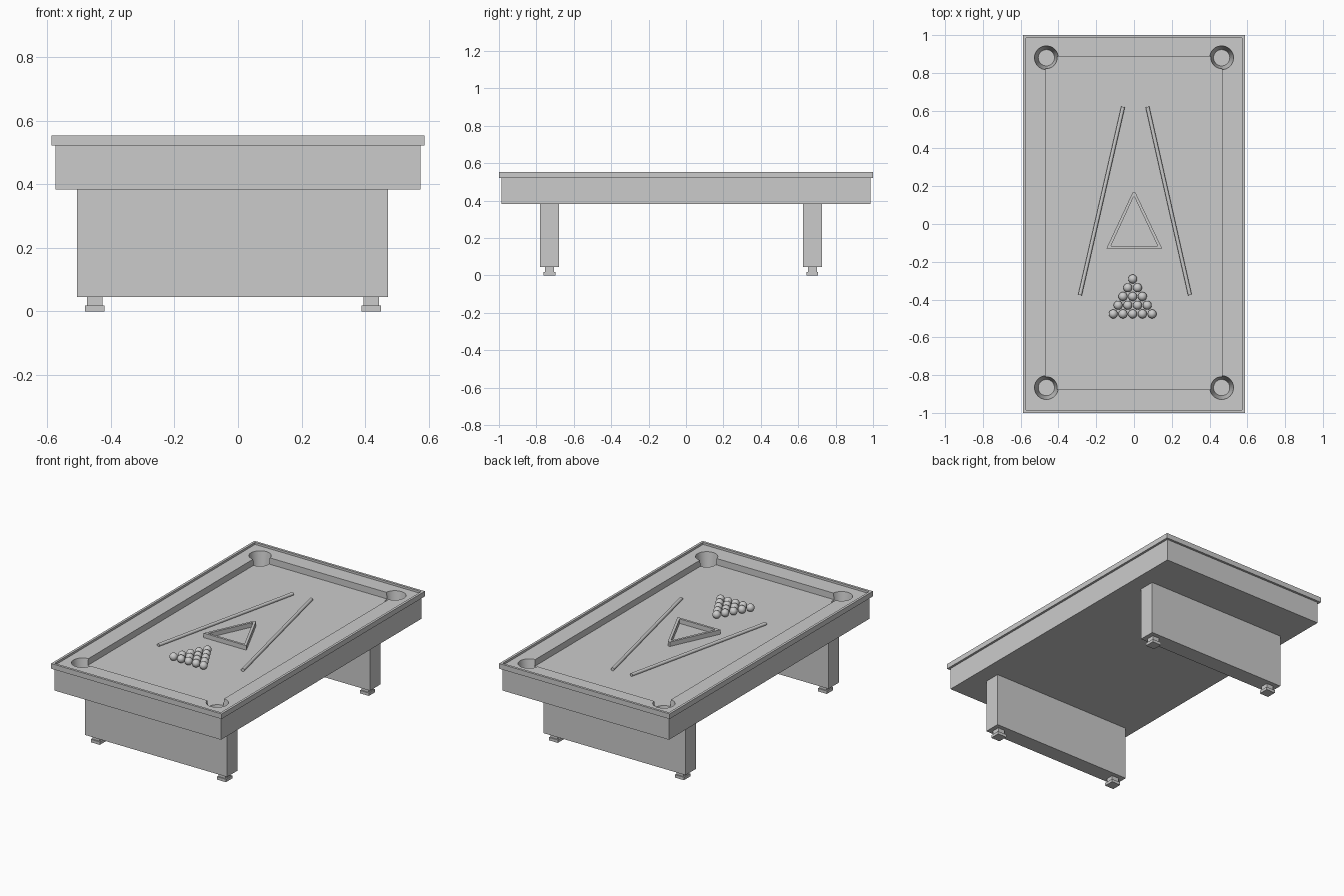
import bpy, bmesh, math
from mathutils import Vector

if "Cube" in bpy.data.objects:
    bpy.data.objects.remove(bpy.data.objects["Cube"])

FIELD, RAIL, RIM = 0.50, 0.54, 0.553


def box(name, x0, x1, y0, y1, z0, z1):
    bpy.ops.mesh.primitive_cube_add(size=1)
    ob = bpy.context.object
    ob.name = name
    for v in ob.data.vertices:
        v.co = (x1 if v.co.x > 0 else x0, y1 if v.co.y > 0 else y0, z1 if v.co.z > 0 else z0)
    return ob


def smooth(ob):
    bpy.ops.object.select_all(action='DESELECT')
    ob.select_set(True)
    bpy.context.view_layer.objects.active = ob
    bpy.ops.object.shade_smooth_by_angle(angle=math.radians(35))


def cut(ob, cutter):
    mod = ob.modifiers.new("cut", 'BOOLEAN')
    mod.operation, mod.solver, mod.object = 'DIFFERENCE', 'EXACT', cutter
    bpy.context.view_layer.objects.active = ob
    bpy.ops.object.modifier_apply(modifier=mod.name)
    bpy.data.objects.remove(cutter)


def ring_prism(name, outer, inner, z0, z1):
    # extruded frame between two matching closed outlines
    bm = bmesh.new()
    loops = [[bm.verts.new((x, y, z)) for x, y in pts]
             for pts, z in ((outer, z0), (outer, z1), (inner, z1), (inner, z0))]
    n = len(outer)
    for k in range(4):
        a, b = loops[k], loops[(k + 1) % 4]
        for i in range(n):
            j = (i + 1) % n
            bm.faces.new((a[i], a[j], b[j], b[i]))
    bmesh.ops.recalc_face_normals(bm, faces=bm.faces)
    me = bpy.data.meshes.new(name)
    bm.to_mesh(me)
    bm.free()
    ob = bpy.data.objects.new(name, me)
    bpy.context.collection.objects.link(ob)
    return ob


def rect(x, y):
    return [(-x, -y), (x, -y), (x, y), (-x, y)]


# table body with sunken playing field and tapered corner pockets
body = box("table_body", -0.573, 0.573, -0.986, 0.986, 0.383, RAIL)
cut(body, box("field_cutter", -0.468, 0.466, -0.875, 0.886, FIELD, 0.6))
for x in (-0.464, 0.464):
    for y in (-0.866, 0.88):
        bpy.ops.mesh.primitive_cone_add(vertices=32, radius1=0.043, radius2=0.066,
                                        depth=0.16, location=(x, y, 0.48))
        cut(body, bpy.context.object)
smooth(body)

# raised outer rim
ring_prism("top_rim", rect(0.587, 1.0), rect(0.572, 0.985), 0.521, RIM)

# slab legs, each with two stepped feet
for end, y in (("front", -0.73), ("back", 0.676)):
    box(end + "_leg", -0.506, 0.471, y - 0.051, y + 0.051, 0.046, 0.383)
    for side, x in (("left", -0.45), ("right", 0.419)):
        box(f"{end}_{side}_foot_stem", x - 0.024, x + 0.024, y - 0.024, y + 0.024, 0.018, 0.046)
        box(f"{end}_{side}_foot_pad", x - 0.031, x + 0.031, y - 0.031, y + 0.031, 0.0, 0.018)

# cue sticks lying on the field
for name, a, b in (("left_cue", (-0.058, 0.62), (-0.286, -0.376)),
                   ("right_cue", (0.071, 0.62), (0.296, -0.376))):
    p, q = Vector((*a, FIELD + 0.01)), Vector((*b, FIELD + 0.01))
    bpy.ops.mesh.primitive_cylinder_add(vertices=16, radius=0.01, depth=(q - p).length,
                                        location=(p + q) / 2)
    cue = bpy.context.object
    cue.name = name
    cue.rotation_euler = (q - p).to_track_quat('Z', 'Y').to_euler()
    smooth(cue)

# triangular rack
ring_prism("ball_rack", [(-0.146, -0.13), (0.149, -0.13), (0.007, 0.168), (-0.007, 0.168)],
           [(-0.122, -0.116), (0.125, -0.116), (0.003, 0.142), (-0.003, 0.142)],
           FIELD, FIELD + 0.028)

# fifteen balls in five rows
for row in range(5):
    for i in range(row + 1):
        bpy.ops.mesh.primitive_uv_sphere_add(
            segments=24, ring_count=12, radius=0.0235,
            location=(-0.007 + (i - row / 2) * 0.0515, -0.291 - row * 0.0463, FIELD + 0.0235))
        ball = bpy.context.object
        ball.name = f"ball_{row + 1}_{i + 1}"
        bpy.ops.object.shade_smooth()
